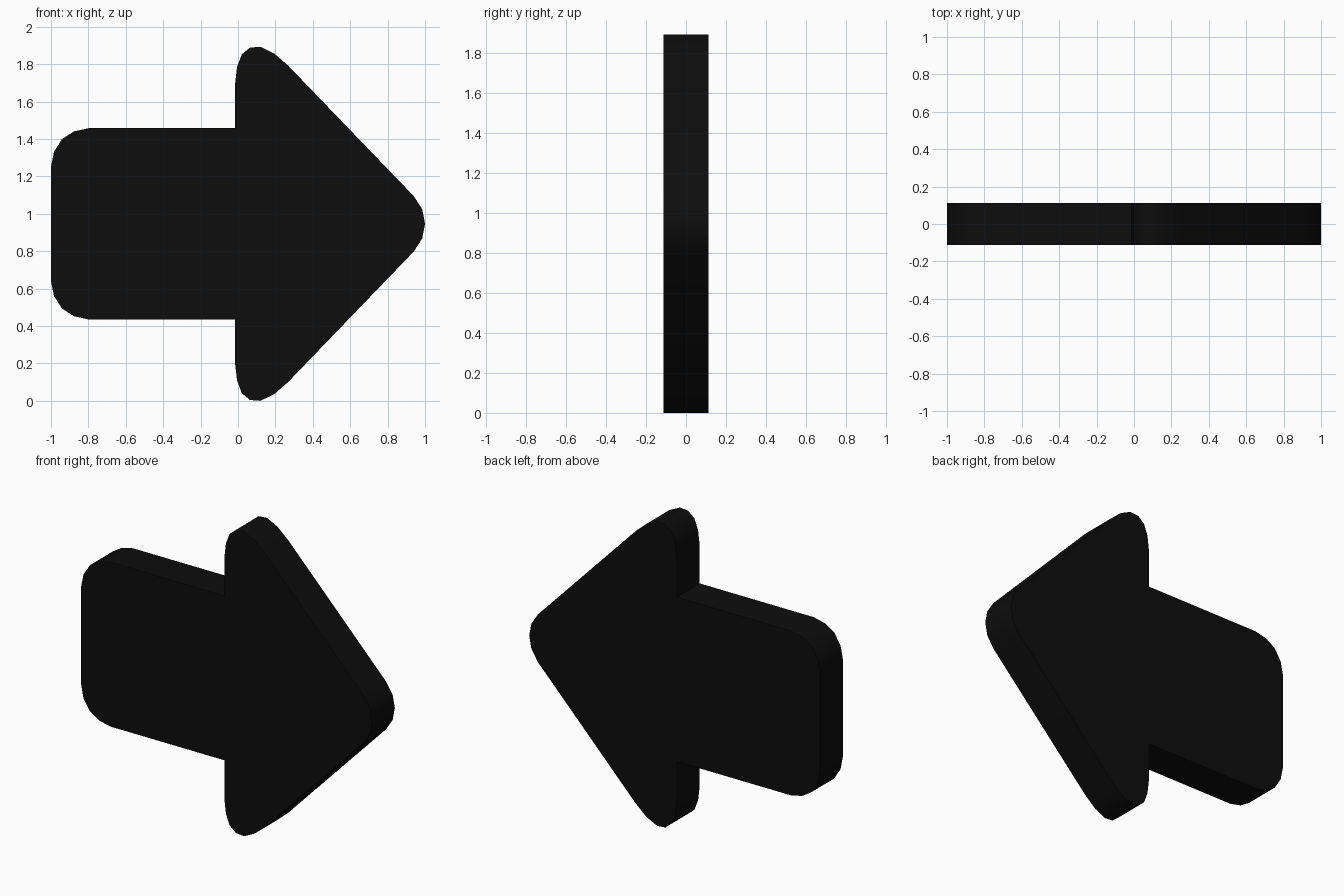
import bpy, bmesh, math

if "Cube" in bpy.data.objects:
    bpy.data.objects.remove(bpy.data.objects["Cube"])

MID = 0.9465      # height of the symmetry line
HALF = 0.112      # half thickness

# Upper half of the outline: (x, height above the symmetry line), tail to tip
upper = [(-1.0, 0.305), (-0.984, 0.385), (-0.94, 0.454), (-0.877, 0.494),
         (-0.80, 0.511), (-0.016, 0.511), (-0.016, 0.745), (-0.005, 0.838),
         (0.02, 0.905), (0.064, 0.942), (0.12, 0.9465), (0.193, 0.911),
         (0.267, 0.847), (0.94, 0.148), (0.985, 0.078)]
outline = upper + [(1.0, 0.0)] + [(x, -h) for x, h in reversed(upper)]

# Arrow slab: profile extruded through its thickness
bm = bmesh.new()
face = bm.faces.new([bm.verts.new((x, -HALF, MID + h)) for x, h in outline])
ext = bmesh.ops.extrude_face_region(bm, geom=[face])
bmesh.ops.translate(bm, vec=(0, 2 * HALF, 0),
                    verts=[g for g in ext["geom"] if isinstance(g, bmesh.types.BMVert)])
bmesh.ops.recalc_face_normals(bm, faces=bm.faces)
mesh = bpy.data.meshes.new("arrow")
bm.to_mesh(mesh)
bm.free()

arrow = bpy.data.objects.new("arrow", mesh)
bpy.context.collection.objects.link(arrow)

# Near-black finish
black = bpy.data.materials.new("black")
black.diffuse_color = (0.004, 0.004, 0.004, 1)
black.use_nodes = True
black.node_tree.nodes["Principled BSDF"].inputs["Base Color"].default_value = black.diffuse_color
mesh.materials.append(black)

# Smooth rounded rim, crisp front and back edges
bpy.context.view_layer.objects.active = arrow
arrow.select_set(True)
bpy.ops.object.shade_smooth_by_angle(angle=math.radians(40))
